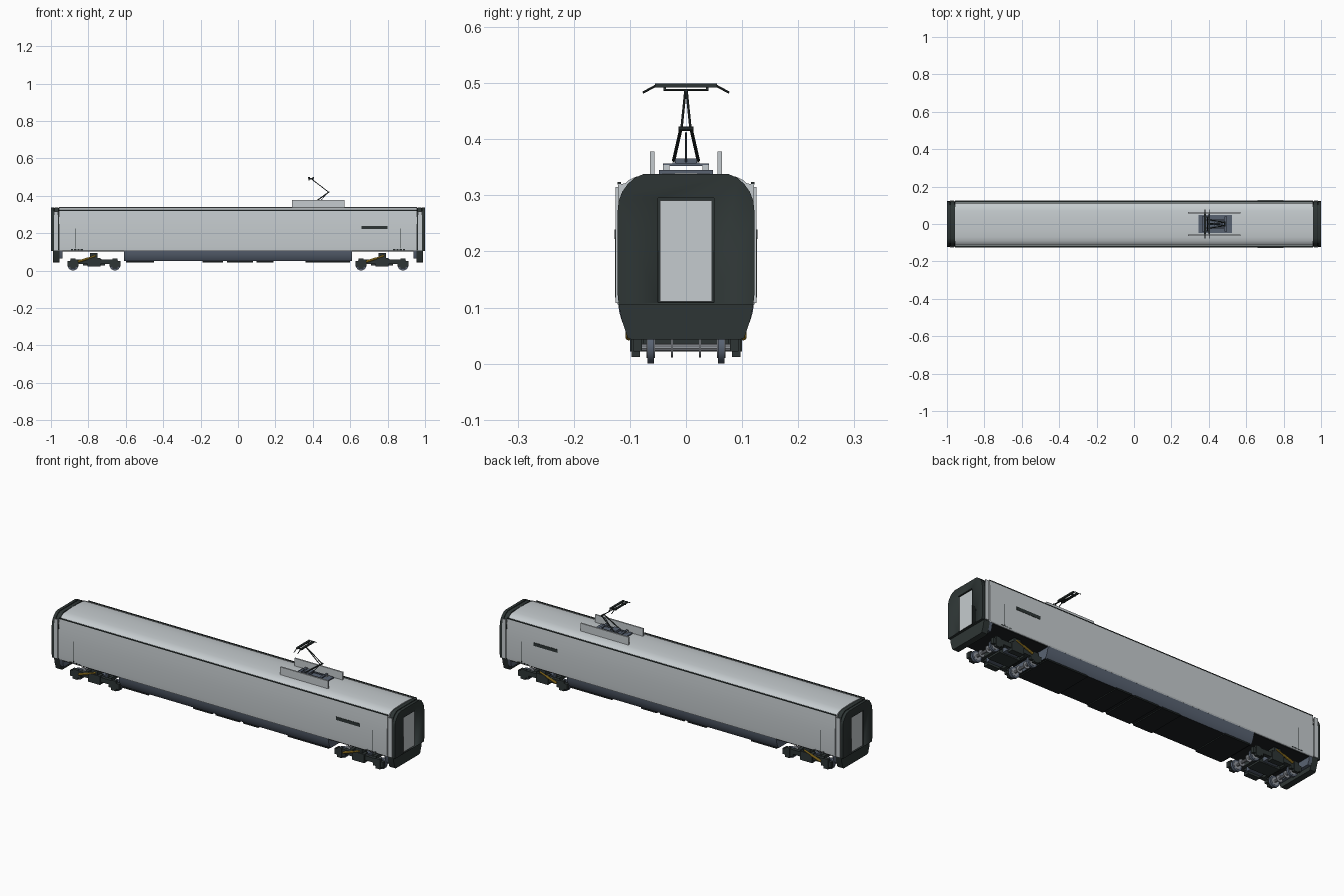
import bpy, bmesh, math
from mathutils import Vector

if "Cube" in bpy.data.objects:
    bpy.data.objects.remove(bpy.data.objects["Cube"])


def mat(name, rgb):
    m = bpy.data.materials.new(name)
    m.diffuse_color = (*rgb, 1)
    m.use_nodes = True
    m.node_tree.nodes["Principled BSDF"].inputs["Base Color"].default_value = m.diffuse_color
    return m


LIGHT = mat("light_grey", (0.56, 0.60, 0.62))
DARK = mat("dark_green_grey", (0.027, 0.036, 0.035))
BLACK = mat("black_underside", (0.012, 0.015, 0.016))
BLUE = mat("blue_grey", (0.10, 0.125, 0.17))
STEEL = mat("steel", (0.30, 0.32, 0.35))
YELLOW = mat("yellow", (0.60, 0.36, 0.03))


def finish(name, bm, *mats):
    bmesh.ops.recalc_face_normals(bm, faces=bm.faces)
    me = bpy.data.meshes.new(name)
    bm.to_mesh(me)
    bm.free()
    for m in mats:
        me.materials.append(m)
    me.polygons.foreach_set("use_smooth", [True] * len(me.polygons))
    me.set_sharp_from_angle(angle=math.radians(30))
    ob = bpy.data.objects.new(name, me)
    bpy.context.collection.objects.link(ob)
    return ob


def box(name, x, y, z, m):
    """Box from (min, max) pairs."""
    bm = bmesh.new()
    bmesh.ops.create_cube(bm, size=1)
    for v in bm.verts:
        v.co = [(a + b) / 2 + c * (b - a) for (a, b), c in zip((x, y, z), v.co)]
    return finish(name, bm, m)


def pair(name, x, y, z, m):
    """Box on both long sides of the car."""
    box(name + "_front", x, (-y[1], -y[0]), z, m)
    box(name + "_back", x, y, z, m)


def prism(name, half, x0, x1, *mats):
    """Extrude a symmetric section, given as (y, z) half profile, along x."""
    pts = half + [(-y, z) for y, z in reversed(half) if y > 0]
    bm = bmesh.new()
    f = bm.faces.new([bm.verts.new((x0, y, z)) for y, z in pts])
    ext = bmesh.ops.extrude_face_region(bm, geom=[f])
    for v in ext["geom"]:
        if isinstance(v, bmesh.types.BMVert):
            v.co.x = x1
    return finish(name, bm, *mats)


def rod(name, p, q, r, m, sides=10):
    """Cylinder between two points."""
    p, q = Vector(p), Vector(q)
    bm = bmesh.new()
    bmesh.ops.create_cone(bm, cap_ends=True, segments=sides, radius1=r, radius2=r, depth=(q - p).length)
    rot = (q - p).to_track_quat('Z', 'Y')
    for v in bm.verts:
        v.co = rot @ v.co + (p + q) / 2
    return finish(name, bm, m)


# Body shell with curved roof
body = [(0.121, 0.105), (0.1245, 0.11), (0.126, 0.13), (0.126, 0.22), (0.1245, 0.27),
        (0.122, 0.305), (0.121, 0.32), (0.109, 0.321), (0.102, 0.327), (0.09, 0.333),
        (0.07, 0.337), (0.035, 0.339), (0, 0.340)]
prism("body_shell", body, -0.957, 0.957, LIGHT)
box("body_floor", (-0.955, 0.955), (-0.118, 0.118), (0.102, 0.106), BLACK)
pair("roof_gutter", (-0.957, 0.957), (0.116, 0.1225), (0.3195, 0.3235), DARK)

# Underfloor skirt, blue sides and black bottom
skirt = [(0.100, 0.05), (0.107, 0.058), (0.115, 0.078), (0.119, 0.092), (0.121, 0.106)]
sk = prism("skirt", skirt, -0.61, 0.61, BLUE, BLACK)
for p in sk.data.polygons:
    p.material_index = 1 if p.normal.z < -0.9 else 0
for x0, x1 in [(-0.60, -0.45), (-0.19, -0.08), (-0.06, 0.08), (0.10, 0.19), (0.36, 0.60)]:
    box("underfloor_box", (x0, x1), (-0.102, 0.102), (0.044, 0.056), BLACK)

# End sections: dark bellows rings, end wall with doorway, light side strips
upper = [(0.120, 0.105), (0.122, 0.125), (0.122, 0.27), (0.120, 0.29), (0.114, 0.306),
         (0.104, 0.320), (0.092, 0.331), (0.076, 0.338)]
lower = [(0.096, 0.043), (0.104, 0.046), (0.108, 0.058), (0.115, 0.08), (0.120, 0.106)]
inner = [(y * 0.96, 0.11 + (z - 0.105) * 0.96) for y, z in upper]
for s, side in ((-1, "left"), (1, "right")):
    def span(a, b):
        return tuple(sorted((s * a, s * b)))
    prism("bellows_core_" + side, inner, s * 0.95, s * 0.99, BLACK)
    prism("bellows_ring_" + side, upper, s * 0.961, s * 0.981, DARK)
    prism("end_skirt_" + side, lower, s * 0.955, s * 0.988, DARK)
    prism("end_corner_skirt_" + side, [(y, max(z, 0.065)) for y, z in lower], s * 0.938, s * 0.956, BLUE)
    wall = prism("end_wall_" + side, upper, s * 0.985, s * 1.0, DARK)
    cut = box("doorway_cutter_" + side, span(0.992, 1.02), (-0.05, 0.05), (0.109, 0.295), DARK)
    cut.hide_render = True
    mod = wall.modifiers.new("doorway", 'BOOLEAN')
    mod.operation, mod.object, mod.solver = 'DIFFERENCE', cut, 'EXACT'
    bpy.context.view_layer.objects.active = wall
    bpy.ops.object.modifier_apply(modifier="doorway")
    bpy.data.objects.remove(cut)
    box("end_door_" + side, span(0.990, 0.995), (-0.046, 0.046), (0.111, 0.291), LIGHT)
    pair("side_strip_" + side, span(0.963, 0.984), (0.120, 0.1255), (0.108, 0.315), LIGHT)
    # Side markings near each end
    pair("door_line_" + side, span(0.869, 0.872), (0.125, 0.1265), (0.118, 0.225), DARK)
    for k in range(4):
        pair("step_mark_" + side, span(0.83 + k * 0.017, 0.842 + k * 0.017), (0.12, 0.1255), (0.111, 0.115), DARK)

# Destination display slot on both sides
pair("display_slot", (0.66, 0.80), (0.124, 0.1275), (0.222, 0.239), DARK)

# Bogies
for cx in (-0.77, 0.77):
    def bx(a, b):
        return (cx + a, cx + b)
    pair("bogie_side_beam", bx(-0.10, 0.10), (0.076, 0.094), (0.036, 0.060), DARK)
    pair("bogie_spring_block", bx(-0.035, 0.035), (0.07, 0.100), (0.022, 0.068), DARK)
    pair("bogie_air_spring", bx(-0.02, 0.02), (0.055, 0.096), (0.062, 0.094), DARK)
    box("bogie_bolster", bx(-0.04, 0.04), (-0.085, 0.085), (0.033, 0.062), BLUE)
    box("bogie_centre_box", bx(-0.06, 0.06), (-0.04, 0.04), (0.027, 0.05), DARK)
    for s in (-1, 1):
        ax = cx + s * 0.112
        rod("axle", (ax, -0.09, 0.029), (ax, 0.09, 0.029), 0.007, STEEL)
        box("bogie_cross_beam", (ax - s * 0.045 - 0.008, ax - s * 0.045 + 0.008), (-0.085, 0.085), (0.036, 0.054), DARK)
        for t in (-1, 1):
            rod("wheel", (ax, t * 0.057, 0.029), (ax, t * 0.069, 0.029), 0.0285, BLUE, 32)
            rod("wheel_hub", (ax, t * 0.0555, 0.029), (ax, t * 0.0705, 0.029), 0.019, STEEL, 24)
            rod("brake_disc", (ax, t * 0.023, 0.029), (ax, t * 0.027, 0.029), 0.018, STEEL, 24)
        pair("axle_box", (ax - 0.03, ax + 0.03), (0.078, 0.094), (0.022, 0.052), DARK)
        pair("axle_box_cap", (ax - 0.014, ax + 0.014), (0.082, 0.097), (0.012, 0.064), DARK)
    for t in (-1, 1):
        rod("yaw_damper", (cx - 0.085, t * 0.102, 0.047), (cx - 0.03, t * 0.102, 0.066), 0.006, YELLOW)
        rod("damper_piston", (cx - 0.03, t * 0.102, 0.066), (cx + 0.01, t * 0.102, 0.080), 0.004, YELLOW)

# Pantograph base and side screens
pair("roof_screen", (0.29, 0.57), (0.056, 0.064), (0.325, 0.378), LIGHT)
box("pantograph_plate", (0.345, 0.525), (-0.048, 0.048), (0.336, 0.345), BLUE)
for x in (0.37, 0.49):
    pair("insulator", (x - 0.007, x + 0.007), (0.029, 0.041), (0.344, 0.354), LIGHT)
    box("base_cross_bar", (x - 0.006, x + 0.006), (-0.041, 0.041), (0.352, 0.357), BLUE)
pair("base_rail", (0.365, 0.495), (0.018, 0.024), (0.353, 0.359), BLUE)
box("pantograph_drive", (0.395, 0.43), (-0.02, 0.02), (0.353, 0.366), BLUE)

# Pantograph arms
for t in (-1, 1):
    rod("lower_arm", (0.405, t * 0.022, 0.362), (0.485, t * 0.009, 0.419), 0.003, DARK)
    rod("upper_arm", (0.485, t * 0.008, 0.419), (0.395, t * 0.001, 0.488), 0.0022, DARK)
rod("arm_knuckle", (0.485, -0.013, 0.419), (0.485, 0.013, 0.419), 0.004, DARK)
rod("control_rod", (0.43, 0, 0.36), (0.475, 0, 0.412), 0.0016, BLUE)

# Collector head with drooping horns
rod("head_shaft", (0.393, -0.04, 0.488), (0.393, 0.04, 0.488), 0.002, DARK)
for x in (0.38, 0.402):
    box("contact_strip", (x - 0.005, x + 0.005), (-0.055, 0.055), (0.492, 0.499), DARK)
    for t in (-1, 1):
        rod("head_horn", (x, t * 0.053, 0.496), (x, t * 0.077, 0.483), 0.002, DARK)
for t in (-1, 1):
    box("head_link", (0.378, 0.404), (t * 0.038 - 0.002, t * 0.038 + 0.002), (0.487, 0.494), DARK)
